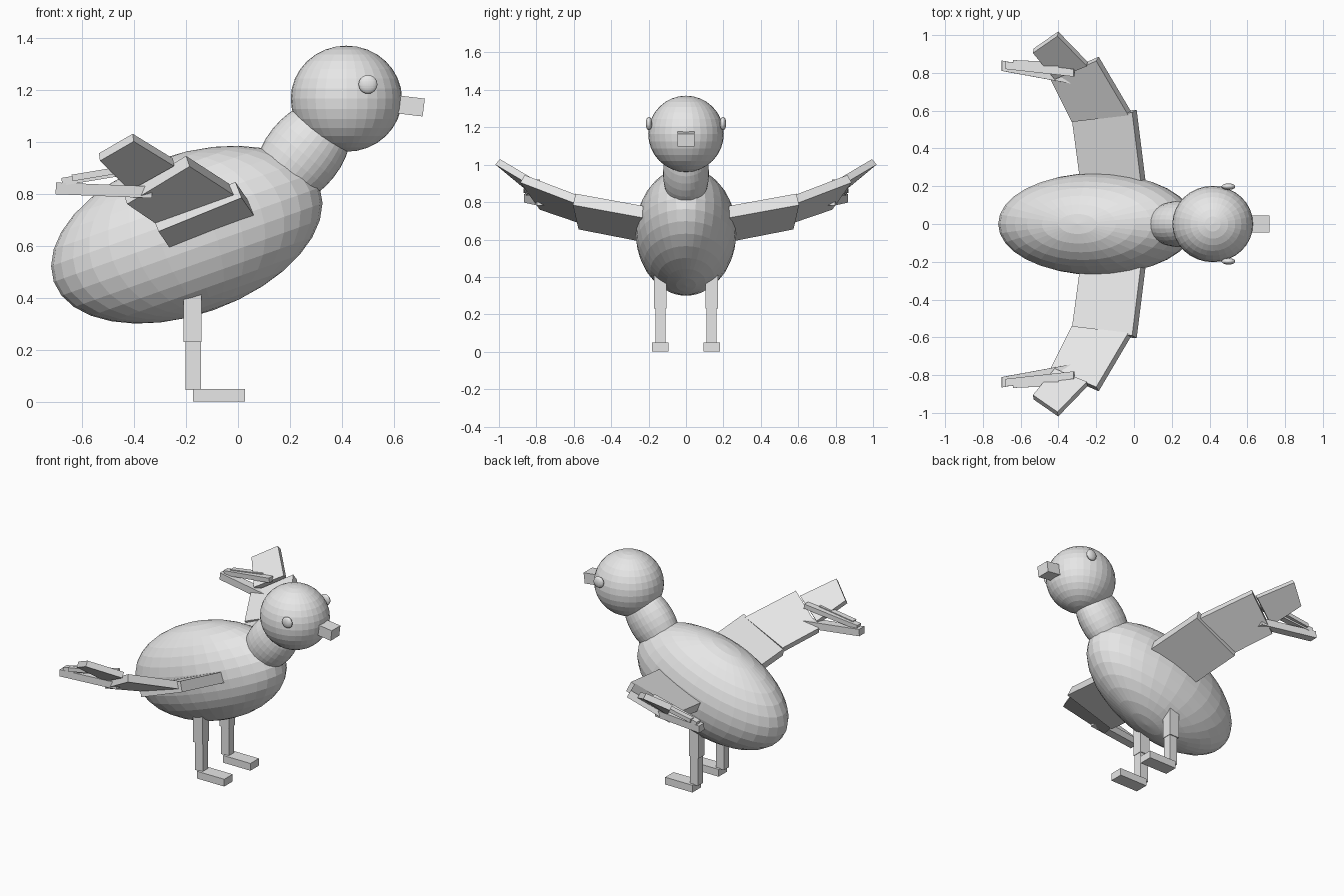
import bpy, bmesh, math
from mathutils import Vector, Matrix

if "Cube" in bpy.data.objects:
    bpy.data.objects.remove(bpy.data.objects["Cube"])

grey = bpy.data.materials.new("plain_grey")
grey.diffuse_color = (0.8, 0.8, 0.8, 1)
grey.use_nodes = True
grey.node_tree.nodes["Principled BSDF"].inputs["Base Color"].default_value = grey.diffuse_color


def finish(name, bm):
    bmesh.ops.recalc_face_normals(bm, faces=bm.faces)
    mesh = bpy.data.meshes.new(name)
    bm.to_mesh(mesh)
    bm.free()
    mesh.materials.append(grey)
    obj = bpy.data.objects.new(name, mesh)
    bpy.context.collection.objects.link(obj)
    return obj


def placed(loc, size, pitch):
    return (Matrix.Translation(loc) @ Matrix.Rotation(math.radians(pitch), 4, 'Y')
            @ Matrix.Diagonal((*size, 1)))


def ellipsoid(name, loc, radii, pitch=0):
    bm = bmesh.new()
    bmesh.ops.create_uvsphere(bm, u_segments=32, v_segments=16, radius=1,
                              matrix=placed(loc, radii, pitch))
    return finish(name, bm)


def box(name, loc, size, pitch=0):
    bm = bmesh.new()
    bmesh.ops.create_cube(bm, size=1, matrix=placed(loc, size, pitch))
    return finish(name, bm)


def slab(name, top, thickness, side):
    """Flat panel from four top corners, thickened downwards."""
    pts = [Vector(p) for p in top]
    n = (pts[2] - pts[0]).cross(pts[3] - pts[1]).normalized()
    if n.z < 0:
        n = -n
    bm = bmesh.new()
    flip = Vector((1, side, 1))
    up = [bm.verts.new(p * flip) for p in pts]
    low = [bm.verts.new((p - n * thickness) * flip) for p in pts]
    bm.faces.new(up)
    bm.faces.new(low[::-1])
    for i in range(4):
        j = (i + 1) % 4
        bm.faces.new((up[j], up[i], low[i], low[j]))
    return finish(name, bm)


def feather(name, root, tip, width, height, side):
    """Narrow bar running between two points."""
    a, b = Vector(root), Vector(tip)
    w, h = Vector((0, width / 2, 0)), Vector((0, 0, height / 2))
    return slab(name, [a - w + h, b - w + h, b + w + h, a + w + h], height, side)


# Body, neck and head
ellipsoid("body", (-0.197, 0, 0.642), (0.543, 0.27, 0.308), -19.5)
ellipsoid("neck", (0.25, 0, 0.955), (0.15, 0.123, 0.23), 38.5)
ellipsoid("head", (0.417, 0, 1.165), (0.214, 0.202, 0.204))
box("beak", (0.64, 0, 1.14), (0.15, 0.09, 0.069), 7)

# Wing panels: leading inner, leading outer, trailing outer, trailing inner
panels = {
    "inner_wing": ([(0.045, 0.15, 0.765), (-0.01, 0.59, 0.845),
                    (-0.33, 0.56, 0.715), (-0.275, 0.15, 0.635)], 0.067),
    "middle_wing": ([(-0.03, 0.575, 0.835), (-0.20, 0.863, 0.945),
                     (-0.44, 0.76, 0.80), (-0.33, 0.54, 0.725)], 0.048),
    "outer_wing": ([(-0.25, 0.835, 0.935), (-0.405, 0.995, 1.03),
                    (-0.535, 0.905, 0.955), (-0.42, 0.765, 0.84)], 0.038),
}
# Trailing feathers: root, tip, width, height
feathers = [
    ((-0.33, 0.77, 0.805), (-0.70, 0.838, 0.82), 0.055, 0.045),
    ((-0.32, 0.80, 0.905), (-0.68, 0.84, 0.845), 0.04, 0.03),
    ((-0.40, 0.84, 0.90), (-0.64, 0.85, 0.86), 0.035, 0.025),
]

for side, tag in ((-1, "right"), (1, "left")):
    ellipsoid(f"{tag}_eye", (0.50, side * 0.198, 1.22), (0.036, 0.017, 0.036))
    for name, (corners, thick) in panels.items():
        slab(f"{tag}_{name}", corners, thick, side)
    for i, (root, tip, w, h) in enumerate(feathers):
        feather(f"{tag}_feather_{i + 1}", root, tip, w, h, side)
    # Legs and feet
    y = side * 0.137
    box(f"{tag}_upper_leg", (-0.175, y, 0.36), (0.07, 0.066, 0.26))
    box(f"{tag}_lower_leg", (-0.172, y, 0.16), (0.058, 0.054, 0.23))
    box(f"{tag}_foot", (-0.074, y, 0.025), (0.20, 0.088, 0.048))
